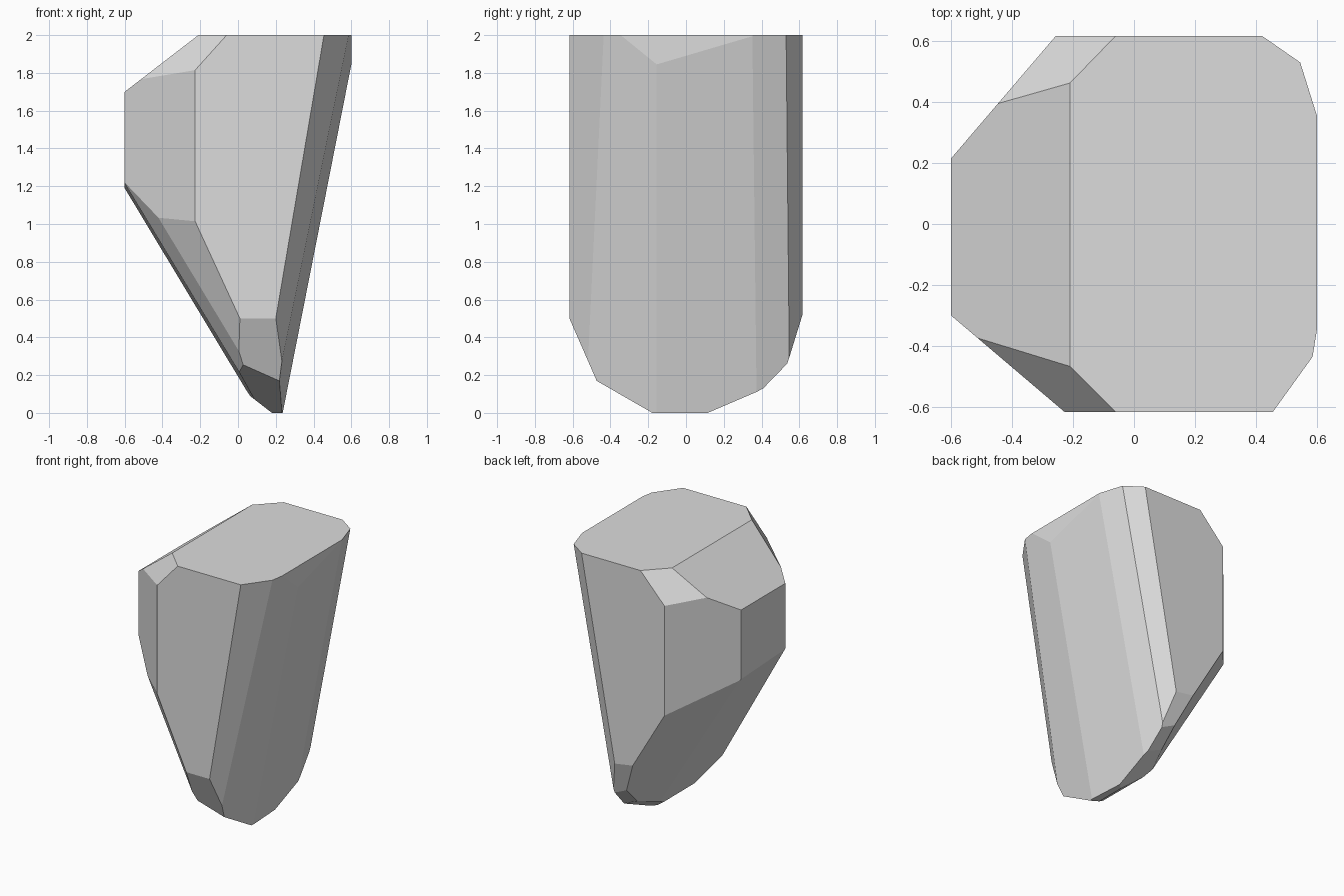
import bpy
import bmesh
from mathutils import Vector

cube = bpy.data.objects.get("Cube")
if cube:
    bpy.data.objects.remove(cube, do_unlink=True)


def make_material(name, colour):
    mat = bpy.data.materials.new(name)
    mat.use_nodes = True
    mat.diffuse_color = colour
    mat.node_tree.nodes["Principled BSDF"].inputs["Base Color"].default_value = colour
    return mat


def chip(bm, point, normal):
    """Slice off everything beyond a plane and cap the opening."""
    bmesh.ops.bisect_plane(
        bm, geom=bm.verts[:] + bm.edges[:] + bm.faces[:], dist=1e-5,
        plane_co=Vector(point), plane_no=Vector(normal).normalized(),
        clear_outer=True)
    rim = [e for e in bm.edges if e.is_boundary]
    if rim:
        bmesh.ops.holes_fill(bm, edges=rim, sides=0)


# Each chip is a point on the cutting plane and its outward direction
upper_chips = [
    ((-.21, 0, 2), (-.77, 0, 1)),             # sloping shoulder
    ((-.06, -.617, 2), (-1, -1, .9)),         # front shoulder corner
    ((-.06, .617, 2), (-1, .97, .94)),        # back shoulder corner
    ((-.6, -.3, 1.5), (-.85, -1, 0)),         # front upright corner
    ((-.6, .215, 1.5), (-1.17, 1, 0)),        # back upright corner
]
leaning_side_chips = [
    ((.6, -.155, 1.845), (1, -.16, -.197)),
    ((.6, -.155, 1.845), (1, .058, -.197)),
    ((.6, .355, 2), (1, .314, -.194)),
    ((.545, .53, 2), (1, 1.44, -.183)),
    ((.455, -.617, 2), (1, -.72, -.17)),
]
underside_chips = [
    ((.01, -.617, .5), (-2.17, -2.44, -1)),
    ((-.6, -.3, 1.22), (-1.86, -.96, -1)),
    ((-.6, .215, 1.19), (-1.66, -.05, -1)),
    ((-.255, .617, .98), (-1.69, .94, -1)),
]
foot_chips = [
    ((.155, .617, .52), (-.16, 3.1, -1)),
    ((.206, .53, .255), (-.37, .99, -1)),
    ((.222, .4, .125), (-.4, .44, -1)),
    ((.1, -.617, .5), (0, -2.29, -1)),
    ((.215, -.48, .175), (-.335, -.56, -1)),
    ((.05, 0, .1), (-.77, 0, -1)),
]

# Solid block that the boulder is chiselled from
bm = bmesh.new()
bmesh.ops.create_cube(bm, size=1)
bmesh.ops.scale(bm, vec=(1.2, 1.234, 2), verts=bm.verts)
bmesh.ops.translate(bm, vec=(0, 0, 1), verts=bm.verts)

for point, normal in upper_chips + leaning_side_chips + underside_chips + foot_chips:
    chip(bm, point, normal)

bmesh.ops.remove_doubles(bm, verts=bm.verts, dist=0.002)
bmesh.ops.recalc_face_normals(bm, faces=bm.faces)

mesh = bpy.data.meshes.new("boulder")
bm.to_mesh(mesh)
bm.free()
mesh.materials.append(make_material("stone grey", (.72, .72, .72, 1)))
boulder = bpy.data.objects.new("boulder", mesh)
bpy.context.collection.objects.link(boulder)
